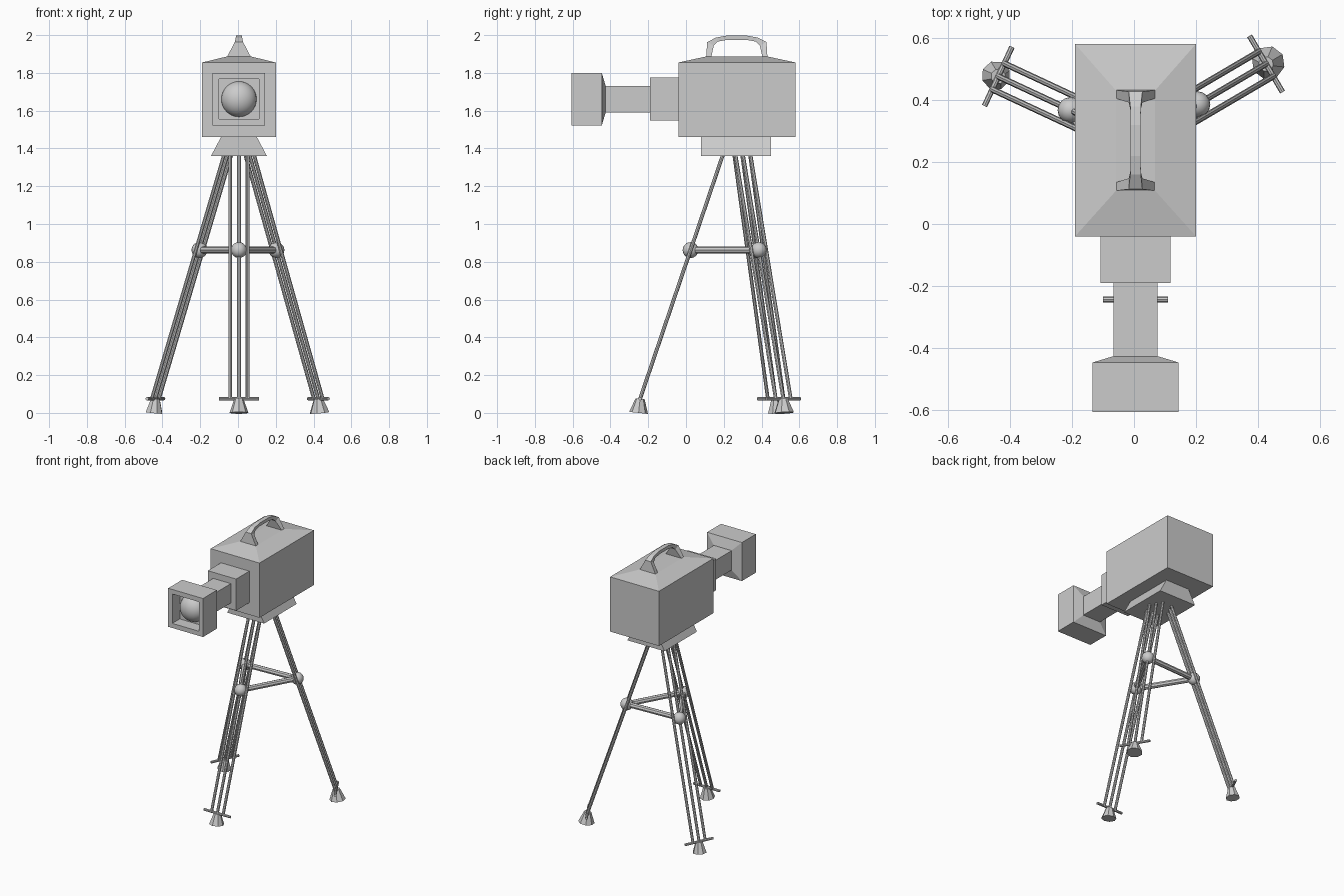
import bpy, bmesh, math
from mathutils import Vector

if "Cube" in bpy.data.objects:
    bpy.data.objects.remove(bpy.data.objects["Cube"])

CX = 0.005  # x centre of the camera housing


def make(name, bm):
    bmesh.ops.recalc_face_normals(bm, faces=bm.faces)
    me = bpy.data.meshes.new(name)
    bm.to_mesh(me)
    bm.free()
    ob = bpy.data.objects.new(name, me)
    bpy.context.collection.objects.link(ob)
    return ob


def loft(name, rings):
    """Skin equal-length closed rings of points and cap both ends."""
    bm = bmesh.new()
    vs = [[bm.verts.new(p) for p in r] for r in rings]
    n = len(vs[0])
    for a, b in zip(vs, vs[1:]):
        for i in range(n):
            j = (i + 1) % n
            bm.faces.new((a[i], a[j], b[j], b[i]))
    bm.faces.new(vs[0])
    bm.faces.new(vs[-1])
    return make(name, bm)


def rect_z(z, hx, y0, y1):
    return [(CX - hx, y0, z), (CX + hx, y0, z), (CX + hx, y1, z), (CX - hx, y1, z)]


def rect_y(y, hx, hz, zc=1.661):
    return [(CX - hx, y, zc - hz), (CX + hx, y, zc - hz),
            (CX + hx, y, zc + hz), (CX - hx, y, zc + hz)]


def rod(name, a, b, r1, r2=None, sides=8):
    a, b = Vector(a), Vector(b)
    d = b - a
    bm = bmesh.new()
    bmesh.ops.create_cone(bm, cap_ends=True, segments=sides, radius1=r1,
                          radius2=r1 if r2 is None else r2, depth=d.length)
    ob = make(name, bm)
    ob.rotation_mode = 'QUATERNION'
    ob.rotation_quaternion = d.to_track_quat('Z', 'Y')
    ob.location = (a + b) / 2
    return ob


def ball(name, loc, r, u, v, scale=(1, 1, 1)):
    bm = bmesh.new()
    bmesh.ops.create_uvsphere(bm, u_segments=u, v_segments=v, radius=r)
    ob = make(name, bm)
    ob.location, ob.scale = loc, scale
    for p in ob.data.polygons:
        p.use_smooth = True
    return ob


# Housing with hipped lid
loft("housing", [rect_z(1.46, 0.195, -0.04, 0.58),
                 rect_z(1.855, 0.195, -0.04, 0.58),
                 rect_z(1.887, 0.063, 0.107, 0.43)])

# Carry handle: flared feet narrowing to a thin arched grip
half = [(0.162, 1.885, 0.135, 1.885, 0.063),
        (0.157, 1.963, 0.122, 1.945, 0.022),
        (0.110, 1.987, 0.100, 1.966, 0.017),
        (0.050, 1.998, 0.050, 1.975, 0.016)]
sections = [(-a, b, -c, d, w) for a, b, c, d, w in half] + half[::-1]
loft("carry_handle", [[(CX - w, 0.269 + a, b), (CX + w, 0.269 + a, b),
                       (CX + w, 0.269 + c, d), (CX - w, 0.269 + c, d)]
                      for a, b, c, d, w in sections])

# Stepped lens barrel and hood with recessed front
loft("barrel_base", [rect_y(-0.04, 0.113, 0.114), rect_y(-0.19, 0.113, 0.114)])
loft("barrel_neck", [rect_y(-0.19, 0.071, 0.07), rect_y(-0.43, 0.071, 0.07)])
loft("lens_hood", [rect_y(-0.426, 0.073, 0.073), rect_y(-0.446, 0.139, 0.139),
                   rect_y(-0.605, 0.139, 0.139), rect_y(-0.605, 0.106, 0.106),
                   rect_y(-0.52, 0.106, 0.106)])
ball("lens", (CX, -0.515, 1.661), 0.094, 24, 16, (1, 0.85, 1))

# Mount block under the housing
loft("tripod_mount", [rect_z(1.36, 0.148, 0.08, 0.45), rect_z(1.46, 0.095, 0.08, 0.45)])

# Tripod legs: name, lower end, upper end, foot radius
legs = [("front", (CX, -0.243), (CX, 0.195), 0.050),
        ("right", (0.425, 0.515), (0.062, 0.302), 0.054),
        ("left", (-0.437, 0.475), (-0.055, 0.297), 0.047)]
joints = []
for name, low, top, fr in legs:
    a, b = Vector((*low, 0.075)), Vector((*top, 1.365))
    flat = Vector((b.x - a.x, b.y - a.y, 0)).normalized()
    side = Vector((-flat.y, flat.x, 0))
    for i in (-1, 0, 1):
        rod(f"{name}_leg_rod_{i + 2}", a + side * i * 0.046, b + side * i * 0.046, 0.010)
    rod(f"{name}_leg_crossbar", a - side * 0.105, a + side * 0.105, 0.009)
    foot = a - flat * 0.008
    rod(f"{name}_foot", (foot.x, foot.y, 0), (a.x, a.y, 0.075), fr, 0.024)
    joint = a.lerp(b, 0.61)
    joints.append(joint)
    ball(f"{name}_leg_joint", joint, 0.042, 16, 10)

# Brace bars linking the joints
for i in range(3):
    rod(f"brace_bar_{i + 1}", joints[i], joints[(i + 1) % 3], 0.019)
